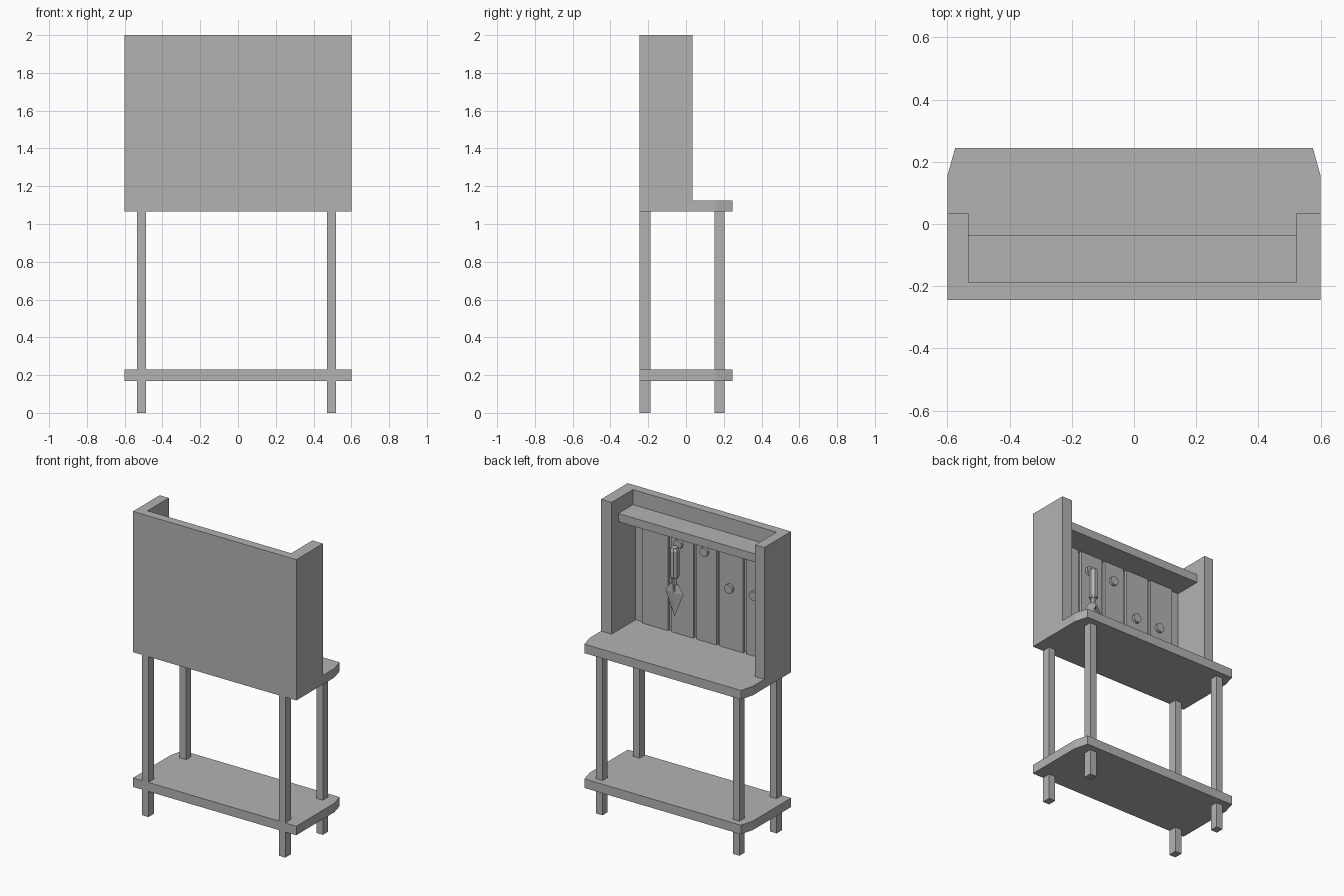
import bpy, bmesh, math
from mathutils import Matrix

if "Cube" in bpy.data.objects:
    bpy.data.objects.remove(bpy.data.objects["Cube"])

grey = bpy.data.materials.new("plain grey")
grey.use_nodes = True
colour = (0.45, 0.45, 0.45, 1)
grey.diffuse_color = colour
grey.node_tree.nodes["Principled BSDF"].inputs["Base Color"].default_value = colour


def finish(name, bm):
    bmesh.ops.recalc_face_normals(bm, faces=bm.faces)
    mesh = bpy.data.meshes.new(name)
    bm.to_mesh(mesh)
    bm.free()
    mesh.materials.append(grey)
    obj = bpy.data.objects.new(name, mesh)
    bpy.context.collection.objects.link(obj)
    return obj


def box(name, x0, x1, y0, y1, z0, z1):
    bm = bmesh.new()
    bmesh.ops.create_cube(bm, size=1)
    for v in bm.verts:
        v.co.x = x1 if v.co.x > 0 else x0
        v.co.y = y1 if v.co.y > 0 else y0
        v.co.z = z1 if v.co.z > 0 else z0
    return finish(name, bm)


def slab(name, z0, z1):
    # board with clipped corners on the working side
    outline = [(-0.6, -0.245), (0.6, -0.245), (0.6, 0.155),
               (0.575, 0.245), (-0.575, 0.245), (-0.6, 0.155)]
    bm = bmesh.new()
    face = bm.faces.new([bm.verts.new((x, y, z0)) for x, y in outline])
    top = bmesh.ops.extrude_face_region(bm, geom=[face])["geom"]
    for v in top:
        if isinstance(v, bmesh.types.BMVert):
            v.co.z = z1
    return finish(name, bm)


def lathe(name, rings, centre, sides, turn=0.0):
    # stacked rings of (z, half width, half depth), capped at both ends
    bm = bmesh.new()
    loops = []
    for z, rx, ry in rings:
        angles = [turn + math.tau * i / sides for i in range(sides)]
        loops.append([bm.verts.new((centre[0] + rx * math.cos(a),
                                    centre[1] + ry * math.sin(a), z)) for a in angles])
    for low, high in zip(loops, loops[1:]):
        for i in range(sides):
            j = (i + 1) % sides
            bm.faces.new((low[i], low[j], high[j], high[i]))
    bm.faces.new(loops[0])
    bm.faces.new(loops[-1])
    return finish(name, bm)


# Work surface, lower board and legs
slab("bench_top", 1.065, 1.125)
slab("lower_board", 0.17, 0.23)
for side, x0, x1 in (("right", -0.535, -0.487), ("left", 0.471, 0.519)):
    box(f"{side}_front_leg", x0, x1, -0.245, -0.187, 0, 1.065)
    box(f"{side}_back_leg", x0, x1, 0.15, 0.203, 0, 1.065)

# Hutch: walls, back panel, top rail and shelf
box("right_wall", -0.6, -0.533, -0.245, 0.035, 1.065, 2)
box("left_wall", 0.522, 0.6, -0.245, 0.035, 1.065, 2)
box("back_panel", -0.533, 0.522, -0.245, -0.218, 1.065, 2)
box("top_rail", -0.533, 0.522, -0.218, -0.188, 1.85, 2)
box("upper_shelf", -0.533, 0.522, -0.218, -0.035, 1.845, 1.9)

# Planks with narrow gaps between them
edges = [0.475, 0.262, 0.075, -0.096, -0.29, -0.483]
for i, (a, b) in enumerate(zip(edges, edges[1:])):
    box(f"plank_{i + 1}", b + 0.011, a - 0.011, -0.218, -0.2, 1.125, 1.85)

# Round hanging pegs
for i, (x, z) in enumerate([(0.19, 1.725), (0, 1.725), (-0.183, 1.53), (-0.365, 1.53)]):
    bm = bmesh.new()
    place = Matrix.Translation((x, -0.194, z)) @ Matrix.Rotation(math.pi / 2, 4, "X")
    bmesh.ops.create_cone(bm, cap_ends=True, segments=12, radius1=0.03, radius2=0.03,
                          depth=0.024, matrix=place)
    finish(f"peg_{i + 1}", bm)

# Hanging trowel
spot = (0.193, -0.155)
lathe("trowel_handle", [(1.515, 0.022, 0.022), (1.53, 0.03, 0.03), (1.7, 0.03, 0.03),
                        (1.72, 0.022, 0.022)], spot, 8, math.pi / 8)
lathe("trowel_neck", [(1.43, 0.018, 0.018), (1.52, 0.018, 0.018)], spot, 6)
lathe("trowel_blade", [(1.265, 0.003, 0.003), (1.42, 0.066, 0.016),
                       (1.475, 0.03, 0.018)], spot, 4)
